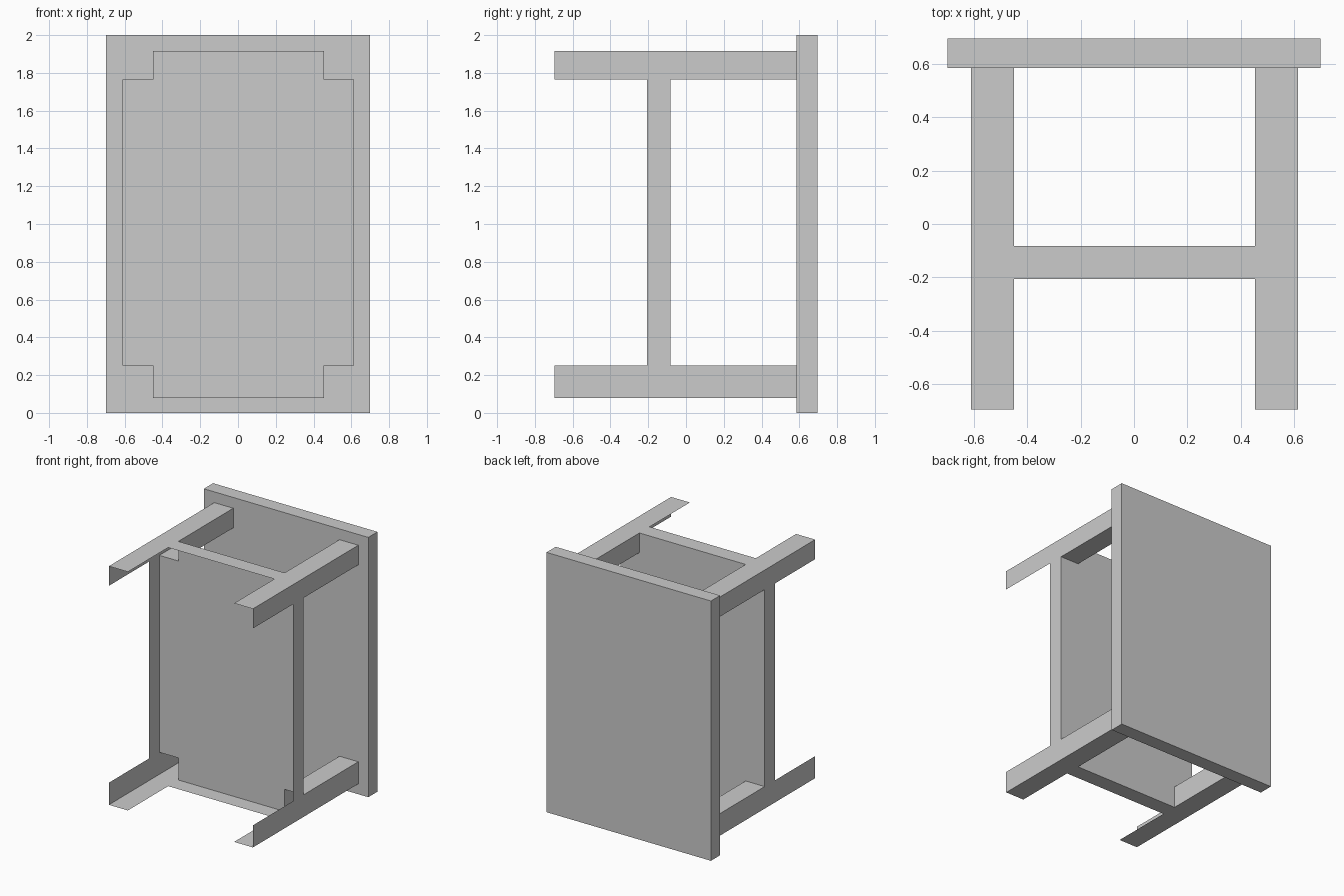
import bpy, bmesh

if "Cube" in bpy.data.objects:
    bpy.data.objects.remove(bpy.data.objects["Cube"])

# Corner indices (bits x, y, z) of each box side, wound outward
SIDES = {
    "-x": (0, 4, 6, 2), "+x": (1, 3, 7, 5),
    "-y": (0, 1, 5, 4), "+y": (2, 6, 7, 3),
    "-z": (0, 2, 3, 1), "+z": (4, 5, 7, 6),
}


def build(name, *shells):
    """Each shell is (x range, y range, z range, sides to keep)."""
    bm = bmesh.new()
    for xr, yr, zr, sides in shells:
        v = [bm.verts.new((xr[i & 1], yr[i >> 1 & 1], zr[i >> 2 & 1])) for i in range(8)]
        for s in sides.split():
            bm.faces.new([v[i] for i in SIDES[s]])
    bmesh.ops.delete(bm, geom=[v for v in bm.verts if not v.link_faces], context='VERTS')
    bmesh.ops.remove_doubles(bm, verts=bm.verts, dist=1e-4)
    me = bpy.data.meshes.new(name)
    bm.to_mesh(me)
    bm.free()
    ob = bpy.data.objects.new(name, me)
    bpy.context.collection.objects.link(ob)
    return ob


# Key positions: leg columns across x and z, stations along y
X = {"-x": (-0.612, -0.45), "+x": (0.455, 0.615)}
Z = {"-z": (0.08, 0.25), "+z": (1.766, 1.917)}
FOOT, SHELF_LOW, SHELF_HIGH, TOP_LOW, TOP_HIGH = -0.697, -0.207, -0.083, 0.585, 0.697
full_x, full_z = (-0.612, 0.615), (0.08, 1.917)
mid_x, mid_z = (-0.45, 0.455), (0.25, 1.766)

# Table top (the table lies on its side)
build("table_top", ((-0.7, 0.7), (TOP_LOW, TOP_HIGH), (0, 2), "-x +x -y +y -z +z"))

# Legs: square tubes next to the top, angle-shaped outer skins at the feet
for sx, xr in X.items():
    for sz, zr in Z.items():
        tag = ("left" if sx == "-x" else "right") + ("_lower" if sz == "-z" else "_upper")
        build(tag + "_leg",
              (xr, (SHELF_HIGH, TOP_LOW), zr, "-x +x -z +z"),
              (xr, (FOOT, SHELF_LOW), zr, f"{sx} {sz}"))

# Shelf: tray open towards the feet, its floor notched at the hollow legs
span = (SHELF_LOW, SHELF_HIGH)
build("shelf",
      (full_x, span, full_z, "-x +x -z +z"),
      (mid_x, span, full_z, "+y"),
      (X["-x"], span, mid_z, "+y"),
      (X["+x"], span, mid_z, "+y"))
